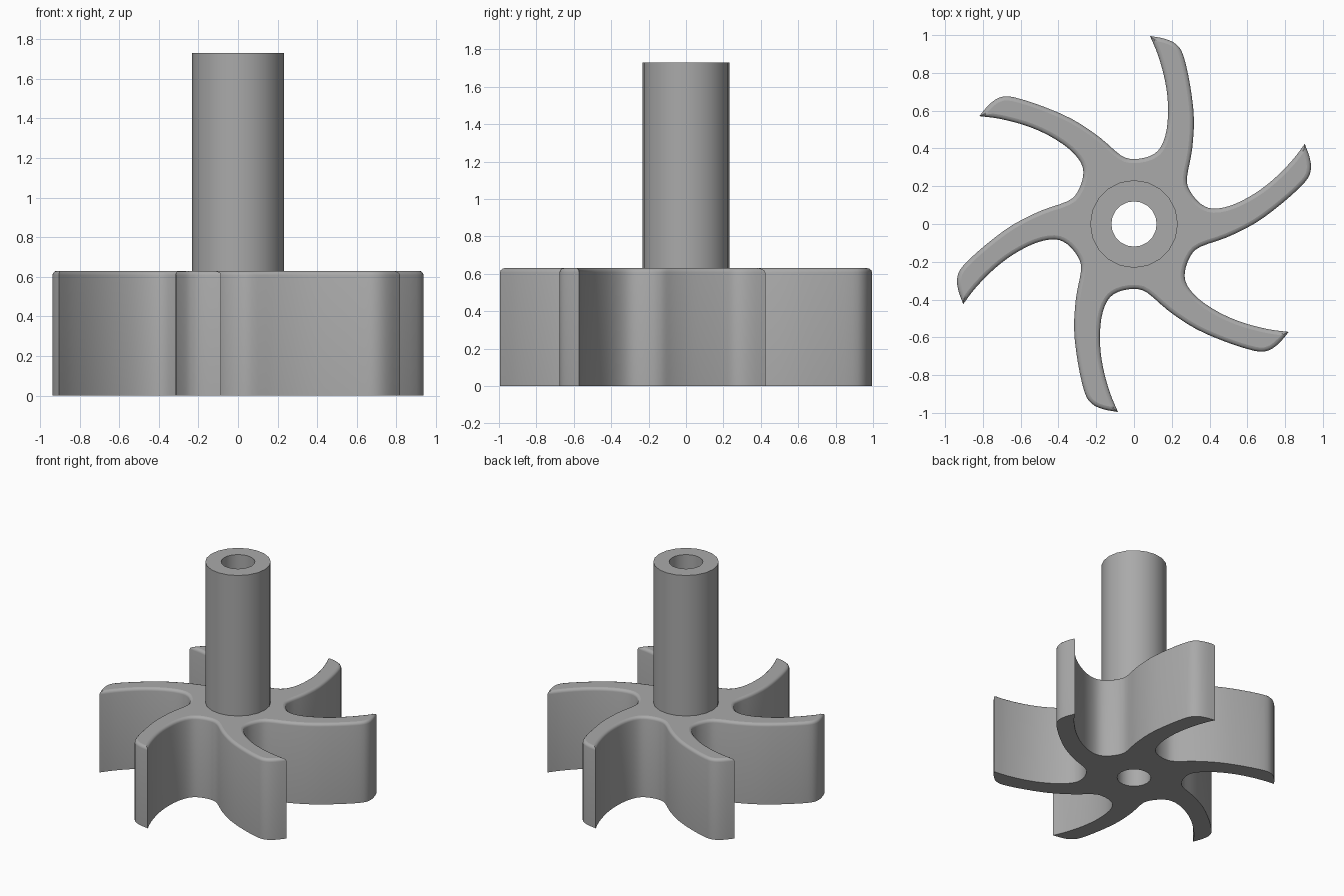
import bpy
import bmesh
from math import radians, tau, cos, sin
from mathutils import Matrix, Vector

BLADES = 6
ROTOR_TOP = 0.63
SHAFT_TOP = 1.73
SHAFT_R = 0.232
BORE_R = 0.12
SIDES = 20

if "Cube" in bpy.data.objects:
    bpy.data.objects.remove(bpy.data.objects["Cube"], do_unlink=True)

# Single grey material
grey = bpy.data.materials.new("plain grey")
grey.use_nodes = True
colour = (0.4, 0.4, 0.4, 1)
grey.diffuse_color = colour
grey.node_tree.nodes["Principled BSDF"].inputs["Base Color"].default_value = colour


def make_object(name, bm):
    bmesh.ops.recalc_face_normals(bm, faces=bm.faces)
    mesh = bpy.data.meshes.new(name)
    bm.to_mesh(mesh)
    bm.free()
    mesh.materials.append(grey)
    obj = bpy.data.objects.new(name, mesh)
    bpy.context.collection.objects.link(obj)
    return obj


def activate(obj):
    bpy.ops.object.select_all(action="DESELECT")
    obj.select_set(True)
    bpy.context.view_layer.objects.active = obj


def smooth(obj):
    activate(obj)
    bpy.ops.object.shade_smooth_by_angle(angle=radians(35))
    for poly in obj.data.polygons:
        if abs(poly.normal.z) > 0.99:
            poly.use_smooth = False


def spline(points, steps):
    """Smooth open curve through the points, without the last one."""
    pts = [points[0] * 2 - points[1], *points, points[-1] * 2 - points[-2]]
    out = []
    for a, b, c, d in zip(pts, pts[1:], pts[2:], pts[3:]):
        for i in range(steps):
            t = i / steps
            out.append(0.5 * (2 * b + (c - a) * t + (2 * a - 5 * b + 4 * c - d) * t**2
                              + (3 * b - a - 3 * c + d) * t**3))
    return out


def ring(bm, radius, z):
    return [bm.verts.new((radius * cos(tau * i / SIDES), radius * sin(tau * i / SIDES), z))
            for i in range(SIDES)]


# Blade outline: convex side from tip to root, then the next blade's hollow side
convex = [(0.085, 0.995), (0.165, 0.98), (0.225, 0.95), (0.262, 0.89), (0.297, 0.735),
          (0.317, 0.56), (0.307, 0.39), (0.28, 0.243)]
hollow = [(0, 0.344), (0.085, 0.36), (0.14, 0.405), (0.173, 0.5), (0.18, 0.63),
          (0.164, 0.76), (0.127, 0.894), (0.085, 0.995)]
step = Matrix.Rotation(-tau / BLADES, 2)
sector = spline([Vector(p) for p in convex] + [step @ Vector(p) for p in hollow], 3)
outline = [Matrix.Rotation(-tau * k / BLADES, 2) @ p for k in range(BLADES) for p in sector]

# Rotor: extruded outline with a rounded top edge
bm = bmesh.new()
base = bm.faces.new([bm.verts.new((p.x, p.y, 0)) for p in outline])
lifted = bmesh.ops.extrude_face_region(bm, geom=[base], use_keep_orig=True)["geom"]
bmesh.ops.translate(bm, vec=(0, 0, ROTOR_TOP),
                    verts=[g for g in lifted if isinstance(g, bmesh.types.BMVert)])
rim = [e for e in bm.edges if all(v.co.z > 0.1 for v in e.verts)]
bmesh.ops.bevel(bm, geom=rim, offset=0.022, segments=3, profile=0.5,
                affect="EDGES", clamp_overlap=False)
rotor = make_object("bladed_rotor", bm)

# Bore through the rotor
bm = bmesh.new()
low, high = ring(bm, BORE_R, -0.2), ring(bm, BORE_R, ROTOR_TOP + 0.2)
bm.faces.new(low)
bm.faces.new(high)
for i in range(SIDES):
    j = (i + 1) % SIDES
    bm.faces.new((low[i], low[j], high[j], high[i]))
cutter = make_object("bore_cutter", bm)
cutter.hide_render = True
activate(rotor)
cut = rotor.modifiers.new("bore", "BOOLEAN")
cut.operation = "DIFFERENCE"
cut.solver = "EXACT"
cut.object = cutter
bpy.ops.object.modifier_apply(modifier=cut.name)
bpy.data.objects.remove(cutter, do_unlink=True)
smooth(rotor)

# Hollow shaft standing on the rotor
bm = bmesh.new()
loops = [ring(bm, r, z) for r, z in ((SHAFT_R, ROTOR_TOP), (SHAFT_R, SHAFT_TOP),
                                     (BORE_R, SHAFT_TOP), (BORE_R, ROTOR_TOP))]
for a, b in zip(loops, loops[1:]):
    for i in range(SIDES):
        j = (i + 1) % SIDES
        bm.faces.new((a[i], a[j], b[j], b[i]))
smooth(make_object("hollow_shaft", bm))
